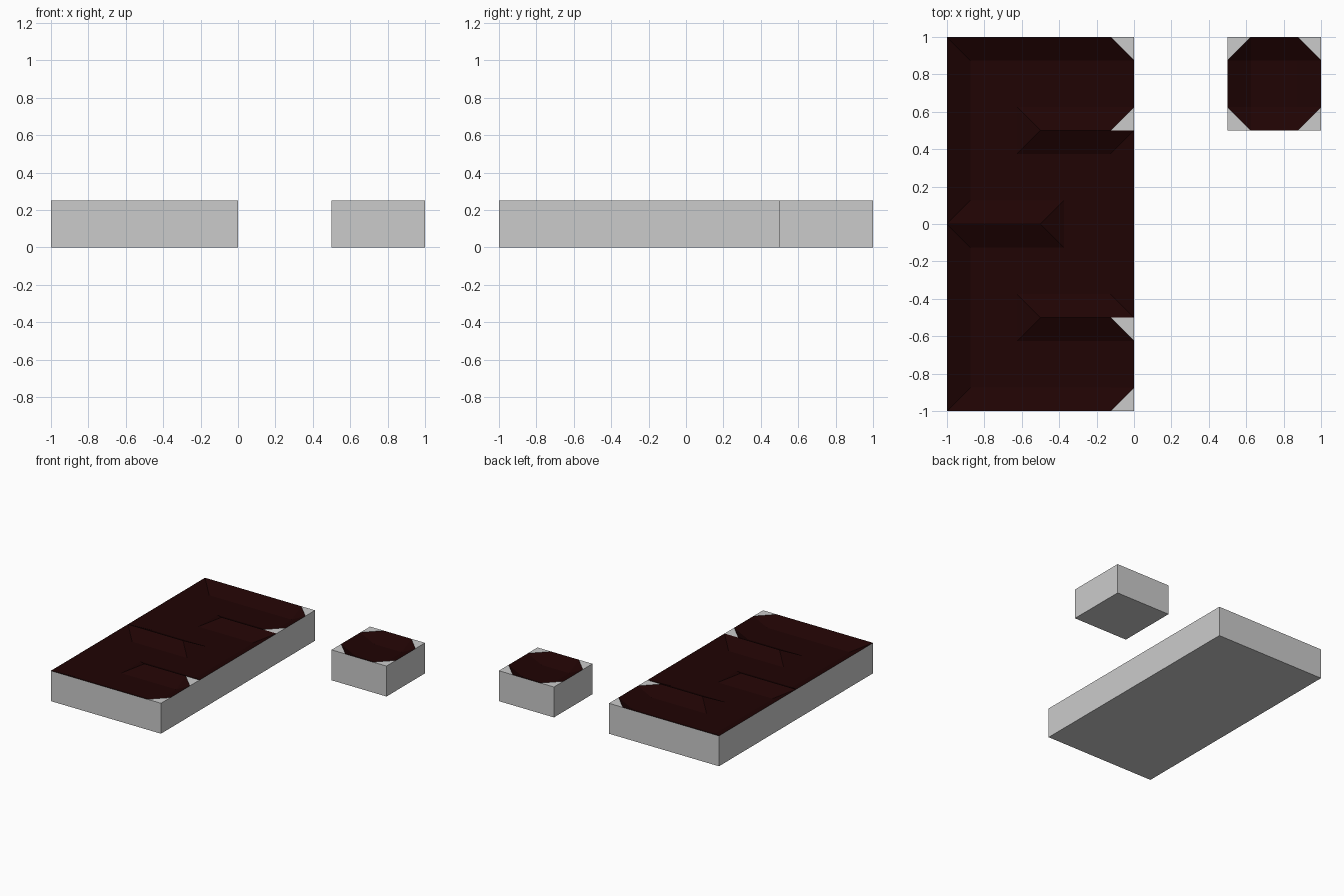
import bpy

if "Cube" in bpy.data.objects:
    bpy.data.objects.remove(bpy.data.objects["Cube"])

U = 0.125                  # modelling grid step
TOP, FLOOR = 0.25, 0.1875  # rim and basin floor heights

dark = bpy.data.materials.new("dark_red")
dark.diffuse_color = (0.014, 0.001, 0.001, 1)
dark.use_nodes = True
dark.node_tree.nodes["Principled BSDF"].inputs["Base Color"].default_value = dark.diffuse_color


def make_object(name, polygons, material=None):
    """Build a flat-shaded mesh from polygons, welding shared corners."""
    index, faces = {}, []
    for poly in polygons:
        face = []
        for p in poly:
            i = index.setdefault(p, len(index))
            if i not in face:
                face.append(i)
        if len(face) > 2:
            faces.append(face)
    mesh = bpy.data.meshes.new(name)
    mesh.from_pydata(list(index), [], faces)
    if material:
        mesh.materials.append(material)
    obj = bpy.data.objects.new(name, mesh)
    bpy.context.collection.objects.link(obj)
    return obj


def at(p, z):
    return (p[0] * U, p[1] * U, z)


def basin(name, pairs):
    """Sloped walls between rim and floor outlines, plus the floor."""
    polys = [[at(f, FLOOR) for _, f in pairs]]
    for (r0, f0), (r1, f1) in zip(pairs, pairs[1:] + pairs[:1]):
        polys.append([at(r0, TOP), at(r1, TOP), at(f1, FLOOR), at(f0, FLOOR)])
    make_object(name, polys, dark)


def block(name, x0, x1, y0, y1, caps):
    """Side walls, underside and the grey corner caps on top."""
    c = [(x0, y0), (x1, y0), (x1, y1), (x0, y1)]
    polys = [[at(p, 0) for p in reversed(c)]]
    for a, b in zip(c, c[1:] + c[:1]):
        polys.append([at(a, 0), at(b, 0), at(b, TOP), at(a, TOP)])
    polys += [[at(p, TOP) for p in cap] for cap in caps]
    make_object(name, polys)


def flip(p):
    return (p[0], -p[1])


# Long tray: back half of the (rim, floor) outline, mirrored to the front
half = [((0, 4), (-1, 3)), ((-4, 4), (-5, 3)), ((-4, 4), (-5, 5)),
        ((-1, 4), (-1, 5)), ((0, 5), (-1, 5)), ((0, 7), (-1, 7)),
        ((-1, 8), (-1, 7)), ((-8, 8), (-7, 7)), ((-8, 0), (-7, 1)),
        ((-4, 0), (-3, 1))]
basin("long_basin", half + [(flip(r), flip(f)) for r, f in reversed(half)])
caps = [[(-1, 4), (0, 4), (0, 5)], [(0, 7), (0, 8), (-1, 8)]]
caps += [[flip(p) for p in reversed(cap)] for cap in caps]
block("long_block", -8, 0, -8, 8, caps)

# Small square tray: one corner turned four times about its centre
pairs, caps = [], []
for c, s in ((1, 0), (0, 1), (-1, 0), (0, -1)):
    def turn(x, y):
        return (6 + c * x - s * y, 6 + s * x + c * y)
    pairs += [(turn(2, 1), turn(1, 1)), (turn(1, 2), turn(1, 1))]
    caps.append([turn(2, 1), turn(2, 2), turn(1, 2)])
basin("small_basin", pairs)
block("small_block", 4, 8, 4, 8, caps)
